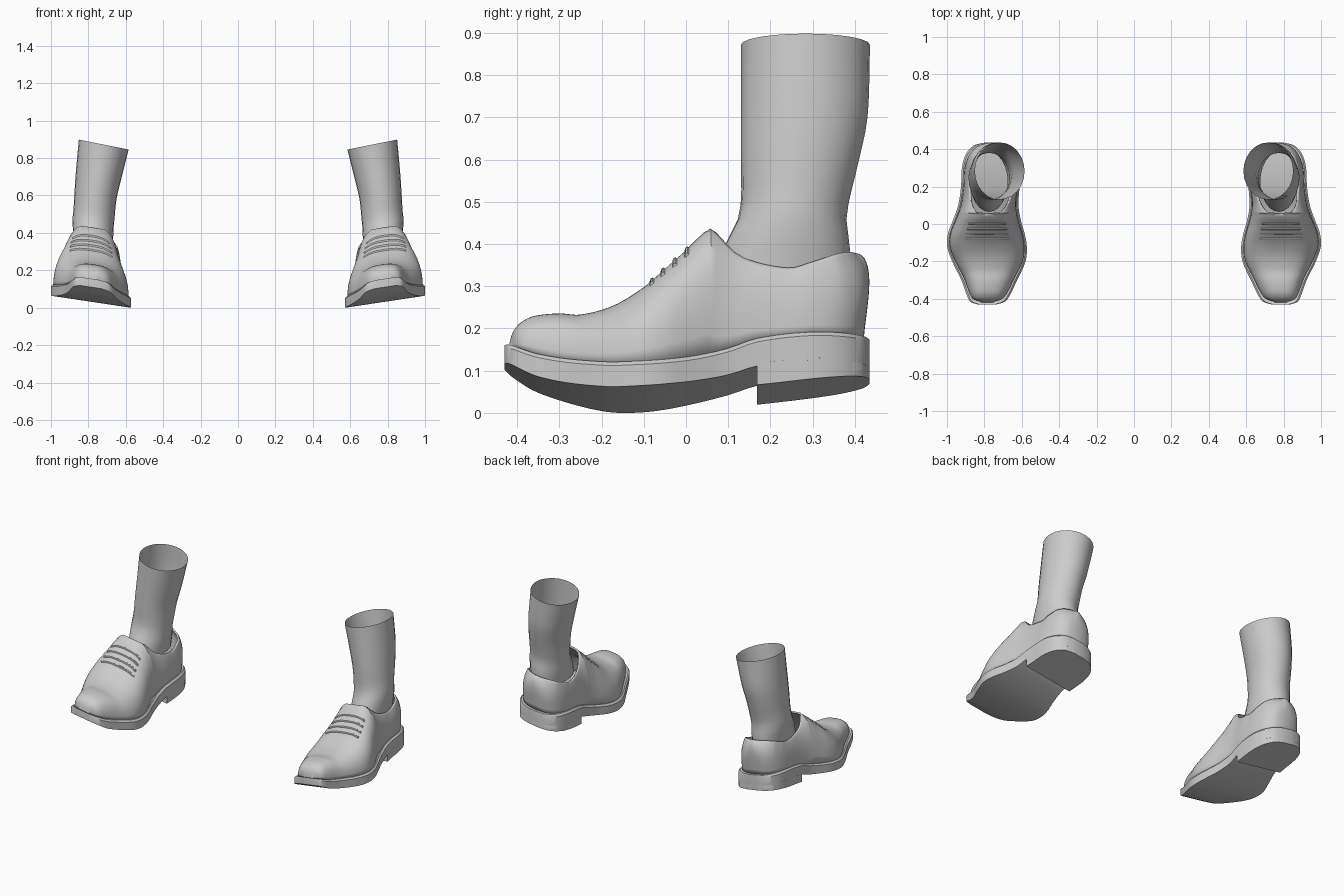
import bpy, bmesh, math

if "Cube" in bpy.data.objects:
    bpy.data.objects.remove(bpy.data.objects["Cube"])

CX, TILT = 0.785, 0.15      # shoe axis and sideways roll


def interp(tab, y, k=1):
    """Smooth (Hermite) lookup of column k in a table keyed by column 0."""
    n = len(tab)
    y = min(max(y, tab[0][0]), tab[-1][0])
    i = 0
    while i < n - 2 and y > tab[i + 1][0]:
        i += 1

    def slope(j):
        a, b = tab[max(j - 1, 0)], tab[min(j + 1, n - 1)]
        return (b[k] - a[k]) / (b[0] - a[0])
    h = tab[i + 1][0] - tab[i][0]
    t = (y - tab[i][0]) / h
    p, q = tab[i][k], tab[i + 1][k]
    return ((2*t**3 - 3*t*t + 1) * p + (t**3 - 2*t*t + t) * h * slope(i)
            + (3*t*t - 2*t**3) * q + (t**3 - t*t) * h * slope(i + 1))


def linear(tab, y):
    for (a, p), (b, q) in zip(tab, tab[1:]):
        if y <= b:
            return p + (q - p) * max(0, (y - a) / (b - a))
    return tab[-1][1]


def spaced(a, b, n):
    return [a + (b - a) * (1 - math.cos(math.pi * i / n)) / 2 for i in range(n + 1)]


def roll(x, y, z):
    return (x, y, z + TILT * (x - CX))


def loft(name, strips, closed=True, caps=True, angle=35, thick=0):
    """Skin one or more strips of point rings, then mirror to the other foot."""
    bm = bmesh.new()
    for rings in strips:
        vs = [[bm.verts.new(p) for p in r] for r in rings]
        m = len(vs[0])
        for a, b in zip(vs, vs[1:]):
            for j in range(m if closed else m - 1):
                k = (j + 1) % m
                bm.faces.new((a[j], a[k], b[k], b[j]))
        if caps:
            bm.faces.new(vs[0][::-1])
            bm.faces.new(vs[-1])
    bmesh.ops.remove_doubles(bm, verts=bm.verts, dist=0.0003)
    bmesh.ops.recalc_face_normals(bm, faces=bm.faces)
    me = bpy.data.meshes.new(name)
    bm.to_mesh(me)
    bm.free()
    ob = bpy.data.objects.new(name, me)
    bpy.context.collection.objects.link(ob)
    bpy.ops.object.select_all(action='DESELECT')
    ob.select_set(True)
    bpy.context.view_layer.objects.active = ob
    bpy.ops.object.shade_smooth_by_angle(angle=math.radians(angle))
    if thick:
        s = ob.modifiers.new("thickness", 'SOLIDIFY')
        s.thickness, s.offset = thick, 0
    mod = ob.modifiers.new("other_foot", 'MIRROR')
    mod.use_mirror_merge = False
    return ob


# Sole outline (y, inner x, outer x) and height profiles (y, z)
OUTLINE = [(-.43, .735, .835), (-.42, .70, .868), (-.40, .675, .886), (-.3, .625, .923),
           (-.2, .58, .972), (-.12, .573, .999), (-.05, .585, .994), (.02, .605, .968),
           (.1, .618, .94), (.2, .612, .925), (.3, .612, .92), (.36, .625, .905),
           (.40, .65, .88), (.425, .685, .845), (.435, .73, .80)]
BOTTOM = [(-.43, .11), (-.35, .068), (-.2, .035), (-.1, .033), (0, .045),
          (.1, .067), (.17, .09), (.3, .105), (.435, .105)]
THICK = [(-.43, .045), (-.35, .055), (-.2, .06), (0, .06), (.17, .067), (.435, .068)]


def sole_ring(y, bot, top, lip=.01):
    a, b = interp(OUTLINE, y), interp(OUTLINE, y, 2)
    pts = [(a, bot), (b, bot), (b, top - lip), (b - lip, top), (a + lip, top), (a, top - lip)]
    return [roll(x, y, z) for x, z in pts]


loft("sole", [[sole_ring(y, interp(BOTTOM, y), interp(BOTTOM, y) + interp(THICK, y))
               for y in spaced(-.43, .435, 56)]])

# Heel block under the rear of the sole
heel_ys = [.168 + .267 * math.sin(math.pi / 2 * i / 16) for i in range(17)]
loft("heel", [[sole_ring(y, .045 + (y - .168) * .12, interp(BOTTOM, y) + .006, .001)
               for y in heel_ys]])

# Upper: arches along the foot, opening into two walls behind the tongue
TOP = [(-.415, .15), (-.411, .175), (-.40, .197), (-.385, .211), (-.36, .223), (-.3, .229),
       (-.25, .225), (-.17, .245), (-.1, .286), (-.05, .33), (0, .375), (.055, .426),
       (.08, .4), (.13, .355), (.24, .328), (.3, .342), (.38, .37), (.415, .377)]
GAP = [(-.415, 0), (.055, 0), (.06, .06), (.078, .08), (.12, .1), (.2, .115),
       (.3, .113), (.36, .097), (.39, .066), (.405, .036), (.415, 0)]


def upper_point(y, s, side, lift=0):
    ye = y * .435 / .415
    a, b = interp(OUTLINE, ye), interp(OUTLINE, ye, 2)
    gap = linear(GAP, y)
    half = 0 if y > .4149 else max((b - a) / 2 - .018, gap + .005)
    base = interp(BOTTOM, ye) + interp(THICK, ye) - .006
    top = max(interp(TOP, y), base)
    # stop the arch where it meets the opening
    full = math.acos((gap / half) ** (1 / .72)) if half else math.pi / 2
    c, n = max(math.cos(s * full), 0), math.sin(s * full) / math.sin(full)
    x = half * c ** .72 if s < 1 else gap
    z = base + (top - base) * n ** .8
    back = min(max((y - .25) / .16, 0), 1)
    y += (.02 * math.sin(math.pi * s) - .012 * s) * back
    return roll((a + b) / 2 - .005 * s + side * x, y, z + lift)


stations = sorted(spaced(-.415, .415, 56) + [.055, .06])
loft("upper", [[[upper_point(y, i / 14, side) for i in range(15)] for y in stations]
               for side in (1, -1)], closed=False, caps=False, angle=50, thick=.01)

# Laces: four thin tubes lying over the instep
laces = []
for y in (.003, -.026, -.054, -.08):
    path = [upper_point(y, s, sd, .004) for sd, seq in
            ((1, (.68, .73, .79, .86, .93)), (-1, (1, .93, .86, .79, .73, .68))) for s in seq]
    laces.append([[(px, py + .006 * math.cos(t), pz + .009 * math.sin(t))
                   for t in [2 * math.pi * k / 8 for k in range(8)]] for px, py, pz in path])
loft("laces", laces)

# Leg: open tube (z, centre x, centre y, radius x, radius y)
LEG = [(.32, .775, .225, .1, .16), (.4, .775, .24, .108, .148), (.45, .775, .25, .11, .13),
       (.5, .77, .258, .11, .128), (.6, .762, .27, .112, .14), (.7, .747, .28, .12, .15),
       (.872, .718, .283, .133, .153)]
leg = []
for i in range(17):
    z = .32 + .552 * i / 16
    cx, cy, rx, ry = (interp(LEG, z, k) for k in (1, 2, 3, 4))
    ring = []
    for k in range(24):
        t = 2 * math.pi * k / 24
        dx = rx * math.cos(t)
        ring.append((cx + dx, cy + ry * math.sin(t), z + .2 * dx))
    leg.append(ring)
loft("leg", [leg], caps=False, angle=60)
